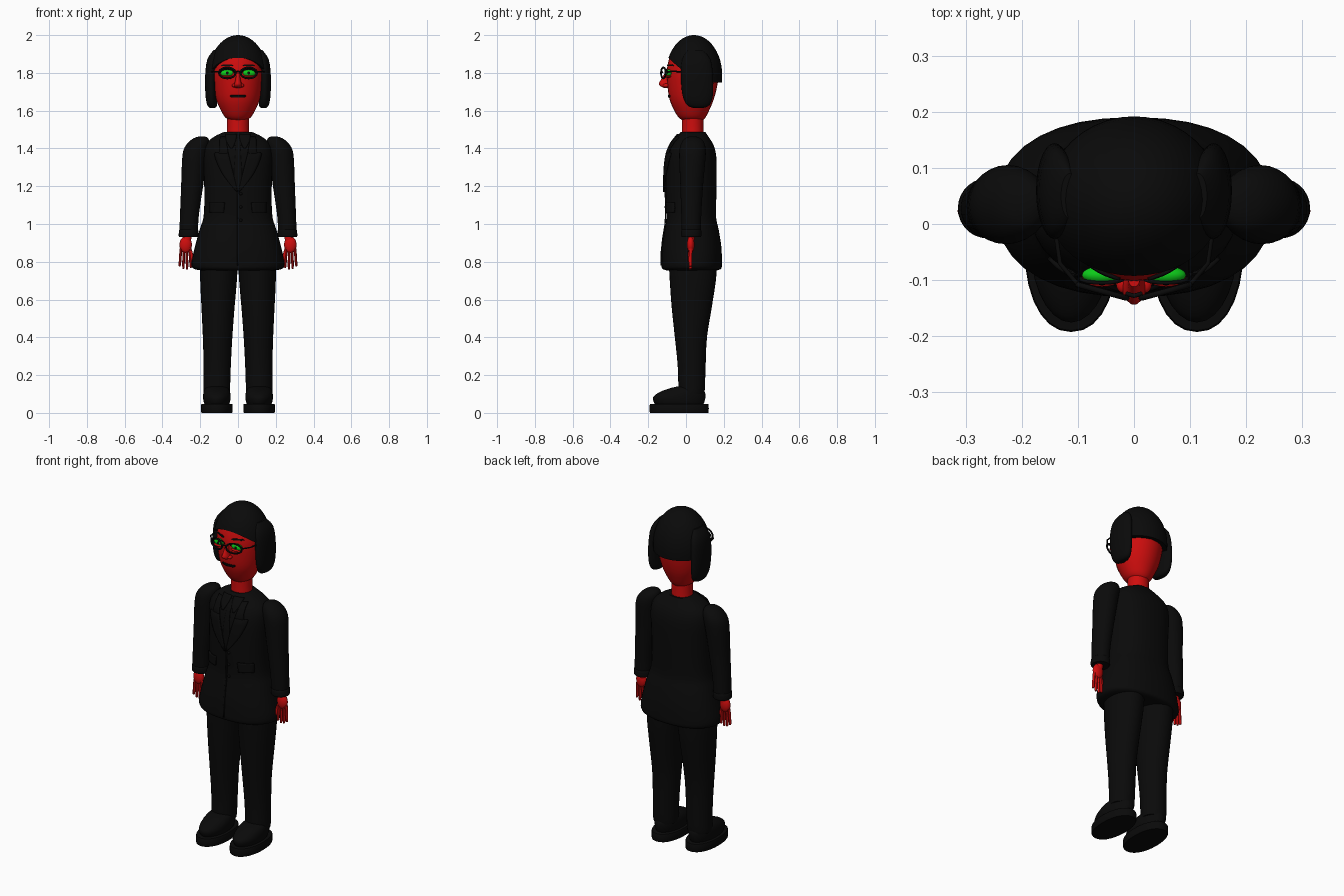
import bpy, bmesh, math
from mathutils import Vector, Matrix
from mathutils.bvhtree import BVHTree

if "Cube" in bpy.data.objects:
    bpy.data.objects.remove(bpy.data.objects["Cube"])


def material(name, rgb):
    m = bpy.data.materials.new(name)
    m.diffuse_color = (*rgb, 1)
    m.use_nodes = True
    m.node_tree.nodes["Principled BSDF"].inputs["Base Color"].default_value = m.diffuse_color
    return m


BLACK = material("black", (0.003, 0.003, 0.003))
RED = material("red", (0.62, 0.004, 0.004))
GREEN = material("green", (0.004, 0.6, 0.01))


def finish(name, bm, mat, angle=40):
    bmesh.ops.recalc_face_normals(bm, faces=bm.faces)
    me = bpy.data.meshes.new(name)
    bm.to_mesh(me)
    bm.free()
    me.materials.append(mat)
    me.shade_smooth()
    me.set_sharp_from_angle(angle=math.radians(angle))
    ob = bpy.data.objects.new(name, me)
    bpy.context.collection.objects.link(ob)
    return ob


def smooth_rows(rows, steps):
    """Catmull-Rom interpolation between profile rows."""
    out = []
    for i in range(len(rows) - 1):
        p = [rows[max(i - 1, 0)], rows[i], rows[i + 1], rows[min(i + 2, len(rows) - 1)]]
        for s in range(steps):
            t = s / steps
            out.append([0.5 * (2 * b + (c - a) * t + (2 * a - 5 * b + 4 * c - d) * t * t
                               + (3 * b - a - 3 * c + d) * t ** 3) for a, b, c, d in zip(*p)])
    return out + [list(rows[-1])]


def skin(bm, rings):
    rings = [[bm.verts.new(p) for p in r] for r in rings]
    n = len(rings[0])
    for a, b in zip(rings, rings[1:]):
        for i in range(n):
            bm.faces.new((a[i], a[(i + 1) % n], b[(i + 1) % n], b[i]))
    bm.faces.new(rings[0])
    bm.faces.new(rings[-1])


def loft(name, rows, mat, power=2.0, n=28, steps=3):
    """Rows are z, centre x, centre y, half width, half depth."""
    bm = bmesh.new()
    rings = []
    for z, cx, cy, rx, ry in smooth_rows(rows, steps):
        ring = []
        for i in range(n):
            c, s = math.cos(2 * math.pi * i / n), math.sin(2 * math.pi * i / n)
            ring.append((cx + rx * math.copysign(abs(c) ** (2 / power), c),
                         cy + ry * math.copysign(abs(s) ** (2 / power), s), z))
        rings.append(ring)
    skin(bm, rings)
    return finish(name, bm, mat)


def ball(name, pos, size, mat, tilt=0):
    bm = bmesh.new()
    m = Matrix.Translation(pos) @ Matrix.Rotation(tilt, 4, 'Y') @ Matrix.Diagonal((*size, 1))
    bmesh.ops.create_uvsphere(bm, u_segments=20, v_segments=12, radius=1, matrix=m)
    return finish(name, bm, mat)


def tube(name, pts, r, mat, closed=False):
    cu = bpy.data.curves.new(name, 'CURVE')
    cu.dimensions = '3D'
    cu.bevel_depth, cu.bevel_resolution, cu.use_fill_caps = r, 2, True
    sp = cu.splines.new('POLY')
    sp.points.add(len(pts) - 1)
    for p, co in zip(sp.points, pts):
        p.co = (*co, 1)
    sp.use_cyclic_u = closed
    cu.materials.append(mat)
    ob = bpy.data.objects.new(name, cu)
    bpy.context.collection.objects.link(ob)
    return ob


def tree(ob):
    return BVHTree.FromPolygons([v.co for v in ob.data.vertices],
                                [p.vertices for p in ob.data.polygons])


def plate(name, rows, surface, mat, lift=0.003, thick=0.006):
    """Thin strip laid on the front of a surface; rows are z, x start, x end."""
    bm = bmesh.new()
    grid = []
    for z, a, b in smooth_rows(rows, 3):
        line = []
        for k in range(6):
            x = a + (b - a) * k / 5
            hit = surface.ray_cast(Vector((x, -1, z)), Vector((0, 1, 0)))[0]
            line.append(bm.verts.new((x, (hit.y if hit else -0.08) - lift, z)))
        grid.append(line)
    for r, q in zip(grid, grid[1:]):
        for k in range(5):
            bm.faces.new((r[k], r[k + 1], q[k + 1], q[k]))
    ob = finish(name, bm, mat)
    mod = ob.modifiers.new("thickness", 'SOLIDIFY')
    mod.thickness, mod.offset = thick, 0


# Head and neck
head = loft("head", [(1.55, 0, .035, .045, .055), (1.565, 0, .032, .068, .072), (1.60, 0, .03, .09, .092),
                     (1.66, 0, .03, .116, .117), (1.74, 0, .034, .13, .133), (1.82, 0, .036, .134, .137),
                     (1.90, 0, .04, .115, .12), (1.95, 0, .04, .07, .08)], RED)
loft("neck", [(1.46, 0, .035, .06, .058), (1.52, 0, .035, .058, .057), (1.60, 0, .035, .06, .058)], RED)

# Hair cap with a hairline that is higher at the forehead
bm = bmesh.new()
rings, N, cy, zc, rz = [], 40, .042, 1.785, .215
for j in range(15):
    ring = []
    for i in range(N):
        a = 2 * math.pi * i / N
        c, s = math.cos(a), math.sin(a)
        low = max(1.75, min(1.88, 1.875 - .75 * (.042 + .15 * s + .1)))
        end = math.acos((low - zc) / rz)
        t = end * max(.02, min(j, 13) / 13)
        f = math.sin(t) * (.9 if j == 14 else 1)
        ring.append((.157 * f * c, cy + .15 * f * s, zc + rz * math.cos(t)))
    rings.append(ring)
skin(bm, rings)
finish("hair_cap", bm, BLACK)
for sx, side in ((1, "right"), (-1, "left")):
    loft(side + "_hair_lock", [(1.615, sx * .135, .065, .014, .03), (1.63, sx * .137, .065, .026, .06),
                               (1.68, sx * .141, .062, .031, .08), (1.78, sx * .141, .058, .033, .085),
                               (1.87, sx * .133, .055, .03, .075), (1.92, sx * .115, .05, .015, .04)], BLACK)

# Jacket body, flared below the waist
jacket = loft("jacket", [(.755, 0, .03, .20, .135), (.765, 0, .03, .238, .157), (.80, 0, .03, .246, .16),
                         (.88, 0, .03, .228, .157), (.97, 0, .03, .203, .143), (1.03, 0, .028, .184, .132),
                         (1.12, 0, .027, .178, .133), (1.25, 0, .027, .18, .135), (1.36, 0, .03, .185, .13),
                         (1.42, 0, .033, .172, .112), (1.46, 0, .035, .13, .085), (1.487, 0, .037, .075, .065)],
              BLACK, power=2.3, n=36)

# Facial details on the centre line
face, coat = tree(head), tree(jacket)
loft("nose", [(1.72, 0, -.105, .01, .01), (1.728, 0, -.11, .021, .024), (1.742, 0, -.112, .02, .032),
              (1.765, 0, -.108, .013, .025), (1.80, 0, -.1, .01, .012)], RED, n=14)
plate("mouth", [(1.669, -.028, .028), (1.676, -.042, .042), (1.682, -.04, .04)], face, BLACK)
tube("glasses_bridge", [(-.014, -.124, 1.803), (0, -.128, 1.808), (.014, -.124, 1.803)], .004, BLACK)
plate("jacket_opening", [(.78, -.004, .003), (1.0, -.004, .003), (1.17, -.004, .003)], coat, BLACK)
for k, z in enumerate((1.02, 1.09, 1.16)):
    ball("jacket_button_%d" % k, (.015, -.108, z), (.008, .007, .008), BLACK)
plate("tie", [(1.17, -.004, .004), (1.24, -.022, .022), (1.40, -.012, .012), (1.42, -.02, .02),
              (1.46, -.016, .016)], coat, BLACK)

for sx, side in ((1, "right"), (-1, "left")):
    # Eyes, lids, brows and glasses
    ex = sx * .057
    ball(side + "_eye", (ex, -.091, 1.799), (.036, .016, .019), GREEN, sx * .05)
    ball(side + "_pupil", (ex, -.104, 1.799), (.008, .0055, .009), BLACK)
    ball(side + "_lower_lid", (ex, -.094, 1.781), (.036, .018, .007), RED)
    tube(side + "_upper_lash", [(ex + .038 * math.cos(a), -.097 - .008 * math.sin(a), 1.799 + .021 * math.sin(a))
                                for a in [math.pi * k / 8 for k in range(9)]], .0035, BLACK)
    plate(side + "_brow", [(1.836, sx * .025, sx * .09), (1.841, sx * .028, sx * .085),
                           (1.845, sx * .035, sx * .075)], face, BLACK)
    tube(side + "_glasses_rim", [(ex + .044 * math.cos(a), -.12 + .012 * math.cos(a) * sx, 1.8 + .029 * math.sin(a))
                                 for a in [math.pi * k / 12 for k in range(24)]], .005, BLACK, True)
    tube(side + "_glasses_arm", [(sx * .1, -.108, 1.805), (sx * .132, -.07, 1.808), (sx * .145, .02, 1.805)],
         .004, BLACK)
    ball(side + "_nostril", (sx * .019, -.106, 1.733), (.013, .017, .01), RED)

    # Lapels, shirt collar and pocket flaps
    plate(side + "_lapel", [(1.17, sx * .002, sx * .008), (1.27, sx * .025, sx * .085),
                            (1.37, sx * .05, sx * .125), (1.38, sx * .052, sx * .10),
                            (1.46, sx * .065, sx * .095)], coat, BLACK, .01, .008)
    plate(side + "_collar", [(1.40, sx * .03, sx * .04), (1.44, sx * .012, sx * .062),
                             (1.475, sx * .006, sx * .066)], coat, BLACK, .008)
    plate(side + "_pocket_flap", [(1.06, sx * .075, sx * .15), (1.085, sx * .073, sx * .152),
                                  (1.115, sx * .07, sx * .15)], coat, BLACK, .008, .008)

    # Sleeve with a raised shoulder and a cuff
    loft(side + "_sleeve", [(.935, sx * .262, .028, .04, .043), (.96, sx * .261, .028, .048, .05),
                            (1.05, sx * .257, .028, .05, .053), (1.20, sx * .243, .03, .058, .06),
                            (1.32, sx * .233, .033, .064, .068), (1.39, sx * .223, .035, .066, .07),
                            (1.43, sx * .208, .036, .057, .06), (1.455, sx * .196, .036, .037, .04),
                            (1.464, sx * .19, .036, .012, .014)], BLACK)
    loft(side + "_cuff", [(.93, sx * .262, .028, .048, .049), (.938, sx * .262, .028, .052, .053),
                          (.965, sx * .261, .028, .051, .053), (.972, sx * .261, .028, .045, .047)], BLACK)

    # Hand with four fingers and a thumb
    ball(side + "_palm", (sx * .277, .025, .89), (.033, .02, .045), RED)
    loft(side + "_wrist", [(.89, sx * .273, .026, .022, .016), (.96, sx * .265, .028, .022, .02)], RED, n=14)
    for k in range(4):
        x, low = .256 + k * .0155, (.768, .76, .763, .775)[k]
        tilt = (k - 1.5) * .004
        loft("%s_finger_%d" % (side, k), [(low, sx * (x + tilt), .023, .002, .003),
                                          (low + .006, sx * (x + tilt), .023, .006, .008),
                                          (.82, sx * (x + tilt * .5), .023, .007, .009),
                                          (.87, sx * x, .025, .007, .01)], RED, n=10)
    loft(side + "_thumb", [(.80, sx * .242, .017, .003, .004), (.81, sx * .242, .017, .007, .008),
                           (.85, sx * .248, .02, .008, .009), (.885, sx * .26, .023, .008, .01)], RED, n=10)

    # Trouser leg
    loft(side + "_trouser_leg", [(.10, sx * .112, .03, .068, .066), (.13, sx * .112, .03, .07, .07),
                                 (.25, sx * .11, .03, .072, .074), (.40, sx * .108, .026, .078, .085),
                                 (.55, sx * .106, .03, .087, .105), (.70, sx * .103, .036, .097, .122),
                                 (.80, sx * .10, .037, .099, .128)], BLACK)

    # Shoe upper, ankle roll and sole
    loft(side + "_shoe_sole", [(0, sx * .112, -.036, .078, .152), (.005, sx * .112, -.036, .083, .156),
                               (.042, sx * .112, -.036, .083, .156), (.048, sx * .112, -.036, .079, .152)],
         BLACK, power=2.2, steps=2)
    loft(side + "_shoe_upper", [(.04, sx * .112, -.035, .062, .125), (.06, sx * .112, -.037, .07, .135),
                                (.085, sx * .112, -.035, .073, .138), (.11, sx * .112, -.02, .07, .12),
                                (.13, sx * .112, -.002, .06, .085), (.14, sx * .112, .005, .04, .05)], BLACK)
